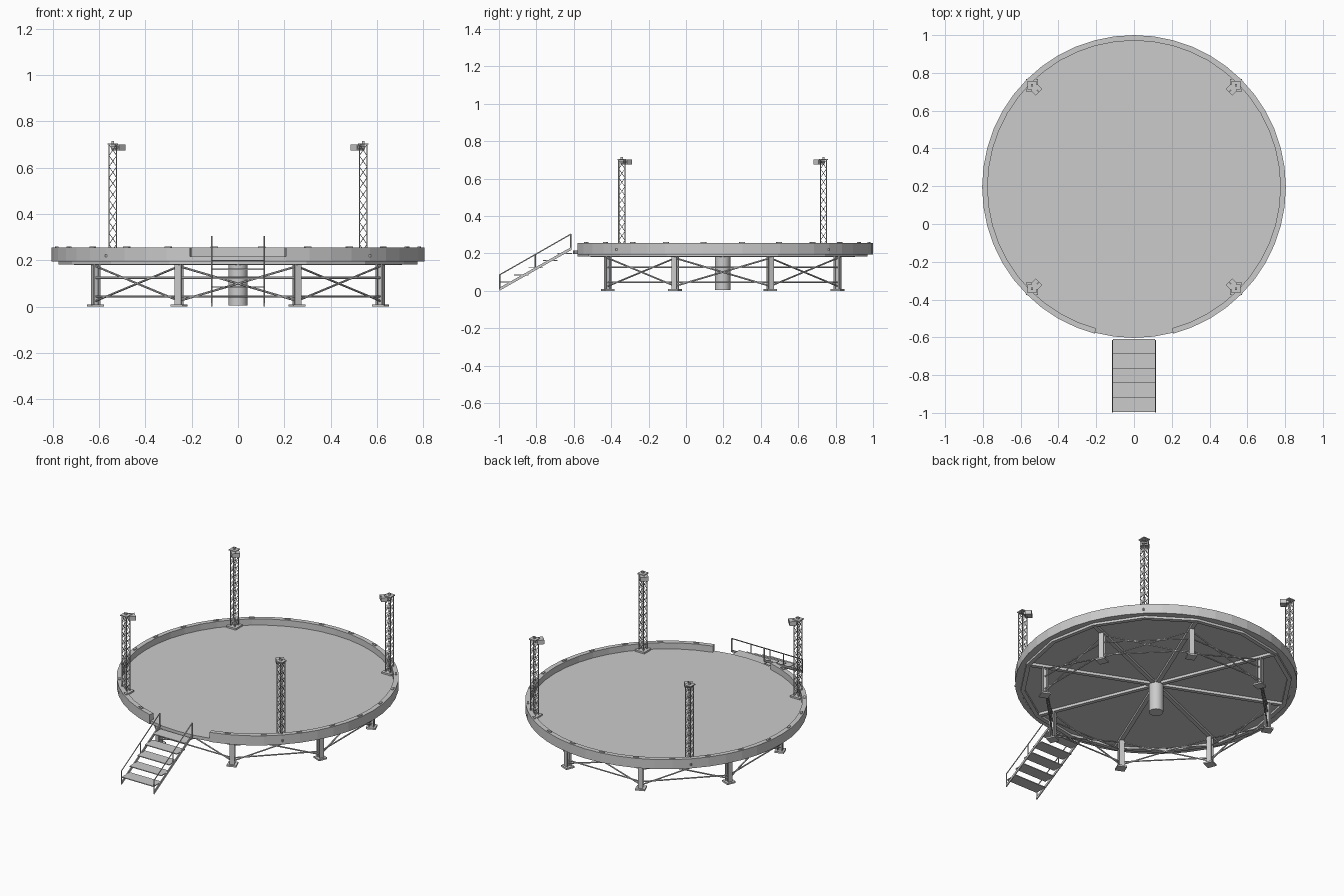
import bpy, bmesh
from math import pi, sin, cos, radians
from mathutils import Vector, Matrix

if "Cube" in bpy.data.objects:
    bpy.data.objects.remove(bpy.data.objects["Cube"])

CY = 0.196          # platform centre in y
R_OUT, R_IN = 0.804, 0.775


def finish(bm, name):
    bmesh.ops.recalc_face_normals(bm, faces=bm.faces)
    me = bpy.data.meshes.new(name)
    bm.to_mesh(me)
    bm.free()
    ob = bpy.data.objects.new(name, me)
    bpy.context.collection.objects.link(ob)
    return ob


def box(bm, c, size, rot=0.0):
    m = Matrix.Translation(c) @ Matrix.Rotation(rot, 4, 'Z') @ Matrix.Diagonal((*size, 1))
    bmesh.ops.create_cube(bm, size=1, matrix=m)


def bar(bm, a, b, r, n=6):
    a, b = Vector(a), Vector(b)
    d = b - a
    m = Matrix.Translation((a + b) / 2) @ d.to_track_quat('Z', 'Y').to_matrix().to_4x4()
    bmesh.ops.create_cone(bm, cap_ends=True, segments=n, radius1=r, radius2=r,
                          depth=d.length, matrix=m)


def disc(bm, r, z0, z1, n):
    bmesh.ops.create_cone(bm, cap_ends=True, segments=n, radius1=r, radius2=r, depth=z1 - z0,
                          matrix=Matrix.Translation((0, CY, (z0 + z1) / 2)))


def polar(r, a, z):
    return Vector((r * cos(a), CY + r * sin(a), z))


def ring(bm, r0, r1, z0, z1, angles, closed):
    loops = [[bm.verts.new(polar(r, a, z)) for r, z in
              ((r0, z0), (r1, z0), (r1, z1), (r0, z1))] for a in angles]
    pairs = list(zip(loops, loops[1:] + loops[:1])) if closed else list(zip(loops, loops[1:]))
    for p, q in pairs:
        for i in range(4):
            j = (i + 1) % 4
            bm.faces.new((p[i], p[j], q[j], q[i]))
    if not closed:
        bm.faces.new(loops[0])
        bm.faces.new(loops[-1][::-1])


# round deck
bm = bmesh.new()
disc(bm, 0.799, 0.196, 0.216, 48)
finish(bm, "deck")

# raised rim, open at the stairs
bm = bmesh.new()
step = radians(7.5)
ring(bm, R_IN, R_OUT, 0.195, 0.255, [-pi / 2 + (i + 2) * step for i in range(45)], False)
finish(bm, "rim")

# small clips on top of the rim
bm = bmesh.new()
for i in range(22):
    a = -pi / 2 + (2 * i + 3) * step
    box(bm, polar(0.789, a, 0.257), (0.012, 0.03, 0.006), a)
finish(bm, "rim_clips")

# perimeter beam and radial beams below the deck
bm = bmesh.new()
ring(bm, 0.75, 0.775, 0.182, 0.196, [i * pi / 8 for i in range(16)], True)
for k in range(8):
    a = pi / 8 + k * pi / 4
    box(bm, polar(0.39, a, 0.188), (0.74, 0.024, 0.016), a)
finish(bm, "under_deck_beams")

# central column
bm = bmesh.new()
disc(bm, 0.041, 0.005, 0.196, 24)
col = finish(bm, "central_column")
for p in col.data.polygons:
    p.use_smooth = len(p.vertices) == 4
col.data.set_sharp_from_angle(angle=radians(40))

# eight I-beam legs with foot plates
bm = bmesh.new()
LEG_R = 0.665
for k in range(8):
    a = pi / 8 + k * pi / 4
    for s in (-1, 1):
        box(bm, polar(LEG_R + s * 0.013, a, 0.095), (0.006, 0.03, 0.175), a)
    box(bm, polar(LEG_R, a, 0.095), (0.024, 0.006, 0.175), a)
    box(bm, polar(LEG_R, a, 0.005), (0.056, 0.056, 0.01), a)
finish(bm, "legs")

# rails and cross braces between neighbouring legs
bm = bmesh.new()
for k in range(8):
    a, b = pi / 8 + k * pi / 4, pi / 8 + (k + 1) * pi / 4
    for za, zb in ((0.125, 0.125), (0.045, 0.045), (0.025, 0.175), (0.175, 0.025)):
        bar(bm, polar(LEG_R, a, za), polar(LEG_R, b, zb), 0.0045)
finish(bm, "leg_braces")

# stair treads
bm = bmesh.new()
for i in range(5):
    box(bm, (0, -0.957 + 0.077 * i, 0.046 + 0.0385 * i), (0.222, 0.078, 0.005))
finish(bm, "stair_treads")

# stair stringers, posts and handrails
bm = bmesh.new()
for s in (-1, 1):
    x = s * 0.113
    vs = [bm.verts.new((x + dx, y, z)) for dx in (-0.003, 0.003) for y, z in
          ((-0.998, 0.0), (-0.613, 0.218), (-0.613, 0.234), (-0.998, 0.016))]
    for f in ((0, 1, 2, 3), (4, 5, 6, 7), (0, 1, 5, 4), (1, 2, 6, 5), (2, 3, 7, 6), (3, 0, 4, 7)):
        bm.faces.new([vs[i] for i in f])
    bar(bm, (x, -0.997, 0.085), (x, -0.615, 0.303), 0.003)
    for y in (-0.996, -0.806, -0.616):
        z = 0.008 + (y + 0.998) * 0.57
        bar(bm, (x, y, z), (x, y, z + 0.077), 0.003)
finish(bm, "stair_sides")


# four lattice light towers
def tower(name, sx, sy):
    bm = bmesh.new()
    cx, cy = sx * 0.54, CY + sy * 0.539
    h, z0, z1, bays = 0.0165, 0.222, 0.70, 10
    corners = [(cx + i * h, cy + j * h) for i, j in ((-1, -1), (1, -1), (1, 1), (-1, 1))]
    dz = (z1 - z0) / bays
    for k in range(4):
        p, q = corners[k], corners[(k + 1) % 4]
        bar(bm, (*p, z0), (*p, z1), 0.0028)
        for i in range(bays):
            a, b = z0 + i * dz, z0 + (i + 1) * dz
            bar(bm, (*p, a), (*q, b), 0.0014, 4)
            bar(bm, (*q, a), (*p, b), 0.0014, 4)
    box(bm, (cx, cy, 0.22), (0.066, 0.066, 0.012))
    box(bm, (cx, cy, 0.702), (0.046, 0.046, 0.006))
    box(bm, (cx, cy, 0.71), (0.012, 0.012, 0.012))
    finish(bm, name)
    # lamp pair facing the platform centre
    bm = bmesh.new()
    a = pi / 4 * sx * sy
    d = Vector((-sx, -sy, 0)).normalized()
    t = Vector((-d.y, d.x, 0))
    c = Vector((cx, cy, 0.688)) + d * 0.034
    for s in (-1, 1):
        box(bm, c + t * s * 0.0125, (0.038, 0.023, 0.026), a)
    box(bm, c - d * 0.014, (0.03, 0.03, 0.012), a)
    finish(bm, name + "_lamp")


for sx, nx in ((-1, "left"), (1, "right")):
    for sy, ny in ((-1, "front"), (1, "back")):
        tower(f"{ny}_{nx}_tower", sx, sy)
